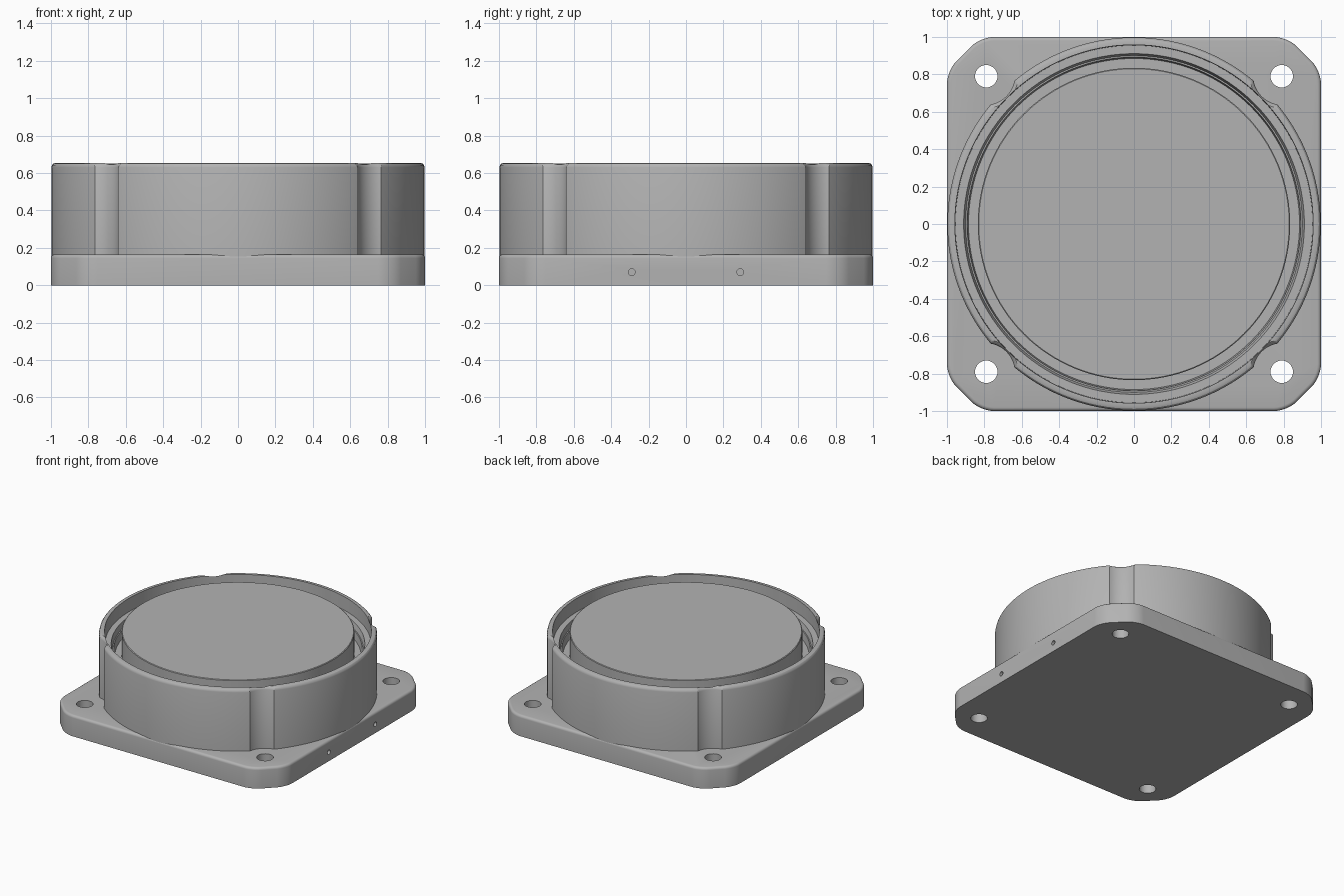
import bpy, bmesh
from math import cos, sin, pi

if "Cube" in bpy.data.objects:
    bpy.data.objects.remove(bpy.data.objects["Cube"])

grey = bpy.data.materials.new("satin grey")
grey.use_nodes = True
grey.diffuse_color = (0.45, 0.45, 0.45, 1)
grey.node_tree.nodes["Principled BSDF"].inputs["Base Color"].default_value = (0.45, 0.45, 0.45, 1)


def make_object(name, bm):
    bmesh.ops.recalc_face_normals(bm, faces=bm.faces)
    mesh = bpy.data.meshes.new(name)
    bm.to_mesh(mesh)
    bm.free()
    mesh.materials.append(grey)
    obj = bpy.data.objects.new(name, mesh)
    bpy.context.collection.objects.link(obj)
    return obj


def lathe(name, profile, sides, x=0, y=0):
    """Spin a (radius, z) profile into a solid with capped ends."""
    bm = bmesh.new()
    rings = [[bm.verts.new((x + r * cos(2 * pi * i / sides), y + r * sin(2 * pi * i / sides), z))
              for i in range(sides)] for r, z in profile]
    for a, b in zip(rings, rings[1:]):
        for i in range(sides):
            j = (i + 1) % sides
            bm.faces.new((a[i], a[j], b[j], b[i]))
    bm.faces.new(rings[0])
    bm.faces.new(rings[-1])
    return make_object(name, bm)


def activate(obj):
    bpy.ops.object.select_all(action='DESELECT')
    obj.select_set(True)
    bpy.context.view_layer.objects.active = obj


def cut(obj, cutters):
    activate(obj)
    for cutter in cutters:
        cutter.hide_render = True
        mod = obj.modifiers.new("cut", 'BOOLEAN')
        mod.operation = 'DIFFERENCE'
        mod.solver = 'EXACT'
        mod.object = cutter
        bpy.ops.object.modifier_apply(modifier=mod.name)
        bpy.data.objects.remove(cutter)


def smooth(obj):
    activate(obj)
    bpy.ops.object.shade_smooth_by_angle(angle=0.5)


corners = [(sx * 0.79, sy * 0.79) for sx in (-1, 1) for sy in (-1, 1)]

# Square mounting plate with clipped, softened corners and a rounded top edge
PLATE_TOP, CLIP = 0.165, 0.82
bm = bmesh.new()
outline = [(CLIP, -1), (1, -CLIP), (1, CLIP), (CLIP, 1),
           (-CLIP, 1), (-1, CLIP), (-1, -CLIP), (-CLIP, -1)]
base = bm.faces.new([bm.verts.new((x, y, 0)) for x, y in outline])
lifted = bmesh.ops.extrude_face_region(bm, geom=[base])
bmesh.ops.translate(bm, vec=(0, 0, PLATE_TOP),
                    verts=[g for g in lifted["geom"] if isinstance(g, bmesh.types.BMVert)])
upright = [e for e in bm.edges if abs(e.verts[0].co.z - e.verts[1].co.z) > 0.1]
bmesh.ops.bevel(bm, geom=upright, offset=0.07, segments=6, profile=0.5, affect='EDGES')
top_rim = [e for e in bm.edges if min(v.co.z for v in e.verts) > PLATE_TOP - 0.001]
bmesh.ops.bevel(bm, geom=top_rim, offset=0.02, segments=4, profile=0.5, affect='EDGES')
plate = make_object("mounting_plate", bm)

# Screw holes through the plate and two pin holes in its left side
cut(plate, [lathe("screw_hole", [(0.06, -0.1), (0.06, 0.3)], 32, x, y) for x, y in corners])
pins = []
for y in (-0.29, 0.29):
    pin = lathe("pin_hole", [(0.018, -0.1), (0.018, 0.1)], 16)
    pin.rotation_euler = (0, pi / 2, 0)
    pin.location = (1, y, 0.07)
    pins.append(pin)
bpy.context.view_layer.update()
cut(plate, pins)
smooth(plate)

# Round housing with a thin rim and stepped ledges inside
housing = lathe("round_housing", [
    (0.998, 0.1), (0.998, 0.63), (0.995, 0.642), (0.988, 0.65), (0.977, 0.654),
    (0.958, 0.654), (0.955, 0.55), (0.911, 0.55), (0.9, 0.51),
    (0.892, 0.51), (0.885, 0.45), (0.8, 0.45)], 128)

# Scallops in the housing wall that clear the screws, flared at the top
cut(housing, [lathe("scallop", [(0.152, PLATE_TOP), (0.152, 0.63), (0.158, 0.644),
                                (0.172, 0.655), (0.172, 0.8)], 48, x, y) for x, y in corners])
smooth(housing)

# Raised centre disc, level with the rim
smooth(lathe("centre_disc", [(0.835, 0.4), (0.835, 0.648), (0.83, 0.652)], 128))
